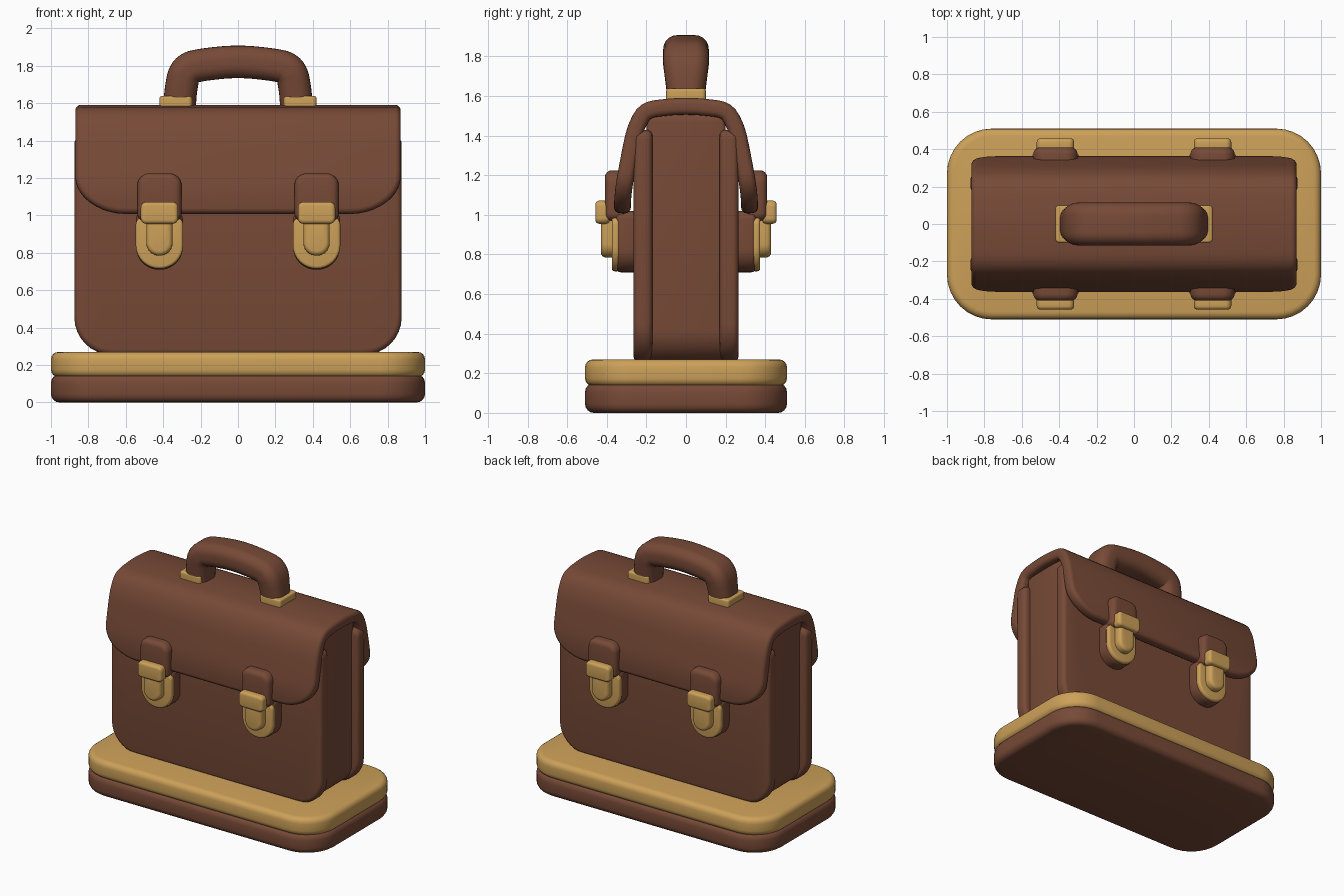
import bpy, bmesh, math
from mathutils import Vector

if "Cube" in bpy.data.objects:
    bpy.data.objects.remove(bpy.data.objects["Cube"])


def material(name, rgb):
    m = bpy.data.materials.new(name)
    m.diffuse_color = (*rgb, 1)
    m.use_nodes = True
    m.node_tree.nodes["Principled BSDF"].inputs["Base Color"].default_value = m.diffuse_color
    return m


BROWN = material("brown leather", (0.185, 0.068, 0.038))
GOLD = material("brass gold", (0.61, 0.355, 0.10))


def loft(name, rings, mat):
    """Skin equal closed rings and close both ends with strips of quads."""
    bm = bmesh.new()
    vs = [[bm.verts.new(p) for p in r] for r in rings]
    n = len(vs[0])
    for a, b in zip(vs, vs[1:]):
        for i in range(n):
            j = (i + 1) % n
            bm.faces.new((a[i], a[j], b[j], b[i]))
    for r in (vs[0], vs[-1]):
        for i in range(n // 2 - 1):
            bm.faces.new((r[i], r[i + 1], r[n - 2 - i], r[n - 1 - i]))
    bmesh.ops.remove_doubles(bm, verts=bm.verts, dist=1e-5)
    bmesh.ops.recalc_face_normals(bm, faces=bm.faces)
    me = bpy.data.meshes.new(name)
    bm.to_mesh(me)
    bm.free()
    me.shade_smooth()
    me.set_sharp_from_angle(angle=math.radians(40))
    me.materials.append(mat)
    ob = bpy.data.objects.new(name, me)
    bpy.context.collection.objects.link(ob)
    return ob


def rrect(a0, a1, b0, b1, r_low, r_high, inset=0, seg=8):
    """Rounded rectangle outline with its own low and high corner radius."""
    pts = []
    for k, (sa, sb) in enumerate(((1, 1), (-1, 1), (-1, -1), (1, -1))):
        r = r_high if sb > 0 else r_low
        ca = (a1 - r) if sa > 0 else (a0 + r)
        cb = (b1 - r) if sb > 0 else (b0 + r)
        for i in range(seg + 1):
            t = math.radians(90 * (k + i / seg))
            pts.append((ca + (r - inset) * math.cos(t), cb + (r - inset) * math.sin(t)))
    return pts


def edge_steps(depth, bevel, steps=4):
    """(inset, depth) pairs of a slab edge rounded on both sides."""
    arc = [(bevel * (1 - math.sin(t)), bevel * (1 - math.cos(t)))
           for t in (math.pi / 2 * i / steps for i in range(steps + 1))]
    return arc + [(i, depth - d) for i, d in reversed(arc)]


def slab(name, rect, c0, c1, bevel, mat, axis="z"):
    """Pillow-edged rounded slab; depth runs along z or y."""
    s = 1 if c1 > c0 else -1
    rings = []
    for inset, d in edge_steps(abs(c1 - c0), bevel):
        c = c0 + s * d
        rings.append([(a, b, c) if axis == "z" else (a, c, b) for a, b in rrect(*rect, inset)])
    return loft(name, rings, mat)


def smooth_path(pts, rounds=3):
    """Corner cutting that keeps the end points."""
    pts = [Vector(p) for p in pts]
    for _ in range(rounds):
        new = [pts[0]]
        for a, b in zip(pts, pts[1:]):
            new += [a.lerp(b, 0.25), a.lerp(b, 0.75)]
        pts = new + [pts[-1]]
    return pts


# Two-tone plinth
plinth = (-1, 1, -0.51, 0.51, 0.24, 0.24)
slab("plinth_bottom", plinth, 0, 0.15, 0.045, BROWN)
slab("plinth_top", plinth, 0.135, 0.27, 0.04, GOLD)

# Case: recessed gusset between two framed panels
slab("gusset", (-0.825, 0.825, 0.25, 1.53, 0.17, 0.06), -0.2, 0.2, 0.02, BROWN, "y")
for side, s in (("front", -1), ("back", 1)):
    slab(side + "_panel", (-0.875, 0.875, 0.255, 1.43, 0.2, 0.05),
         s * 0.17, s * 0.265, 0.03, BROWN, "y")

# Flap: thick sheet draped over the top, rounded corners at both ends
half = [(-0.365, 1.01), (-0.36, 1.13), (-0.325, 1.32), (-0.295, 1.46),
        (-0.23, 1.57), (-0.09, 1.588)]
prof = smooth_path(half + [(0, 1.592)] + [(-y, z) for y, z in reversed(half)])
dist = [0]
for a, b in zip(prof, prof[1:]):
    dist.append(dist[-1] + (b - a).length)
TOTAL = dist[-1]


def flap_point(s, x, depth):
    i = 0
    while i < len(dist) - 2 and dist[i + 1] < s:
        i += 1
    p = prof[i].lerp(prof[i + 1], (s - dist[i]) / (dist[i + 1] - dist[i]))
    t = (prof[min(i + 2, len(prof) - 1)] - prof[max(i - 1, 0)]).normalized()
    return (x, p.x + t.y * depth, p.y - t.x * depth)


def flap_ring(inset, depth, W=0.87, rx=0.27, rz=0.21, seg=10, mid=36):
    rows = []
    for i in range(seg + 1):
        a = math.pi / 2 * i / seg
        rows.append((rz * (1 - math.cos(a)) + inset * math.cos(a),
                     W - rx + (rx - inset) * math.sin(a)))
    body = [(rz + (TOTAL - 2 * rz) * i / mid, W - inset) for i in range(1, mid)]
    rows = rows + body + [(TOTAL - s, w) for s, w in reversed(rows)]
    return ([flap_point(s, -w, depth) for s, w in rows]
            + [flap_point(s, w, depth) for s, w in reversed(rows)])


loft("flap", [flap_ring(i, d) for i, d in edge_steps(0.085, 0.03)], BROWN)

# Clasps, two on each face
for side, s in (("front", -1), ("back", 1)):
    for hand, x in (("left", -0.42), ("right", 0.42)):
        def part(name, hw, z0, z1, rl, rh, y0, y1, bevel, mat):
            slab(f"{side}_{hand}_{name}", (x - hw, x + hw, z0, z1, rl, rh),
                 s * y0, s * y1, bevel, mat, "y")
        part("strap", 0.118, 0.97, 1.225, 0.04, 0.065, 0.29, 0.41, 0.035, BROWN)
        part("clasp_backing", 0.125, 0.71, 1.02, 0.12, 0.04, 0.24, 0.355, 0.025, BROWN)
        part("clasp_plate", 0.127, 0.715, 0.99, 0.125, 0.04, 0.335, 0.375, 0.015, GOLD)
        part("clasp_tongue", 0.07, 0.785, 1.0, 0.068, 0.03, 0.35, 0.43, 0.025, GOLD)
        part("clasp_bar", 0.1, 0.955, 1.072, 0.03, 0.03, 0.385, 0.458, 0.02, GOLD)

# Handle: rounded section swept along an arch, slimmer at the feet
leg = [(-0.312, 1.57), (-0.308, 1.66), (-0.285, 1.785), (-0.18, 1.808)]
path = smooth_path(leg + [(0, 1.825)] + [(-x, z) for x, z in reversed(leg)])
rings = []
for i, p in enumerate(path):
    t = (path[min(i + 1, len(path) - 1)] - path[max(i - 1, 0)]).normalized()
    w = 0.095 + 0.02 * min(1, max(0, (p.y - 1.6) / 0.16))
    rings.append([(p.x - t.y * a, b, p.y + t.x * a)
                  for a, b in rrect(-0.087, 0.087, -w, w, 0.07, 0.07, 0, 6)])
loft("handle", rings, BROWN)

# Brass feet of the handle
for hand, s in (("left", -1), ("right", 1)):
    x = s * 0.333
    slab(hand + "_handle_foot", (x - 0.087, x + 0.087, -0.1, 0.1, 0.02, 0.02),
         1.56, 1.638, 0.012, GOLD)
